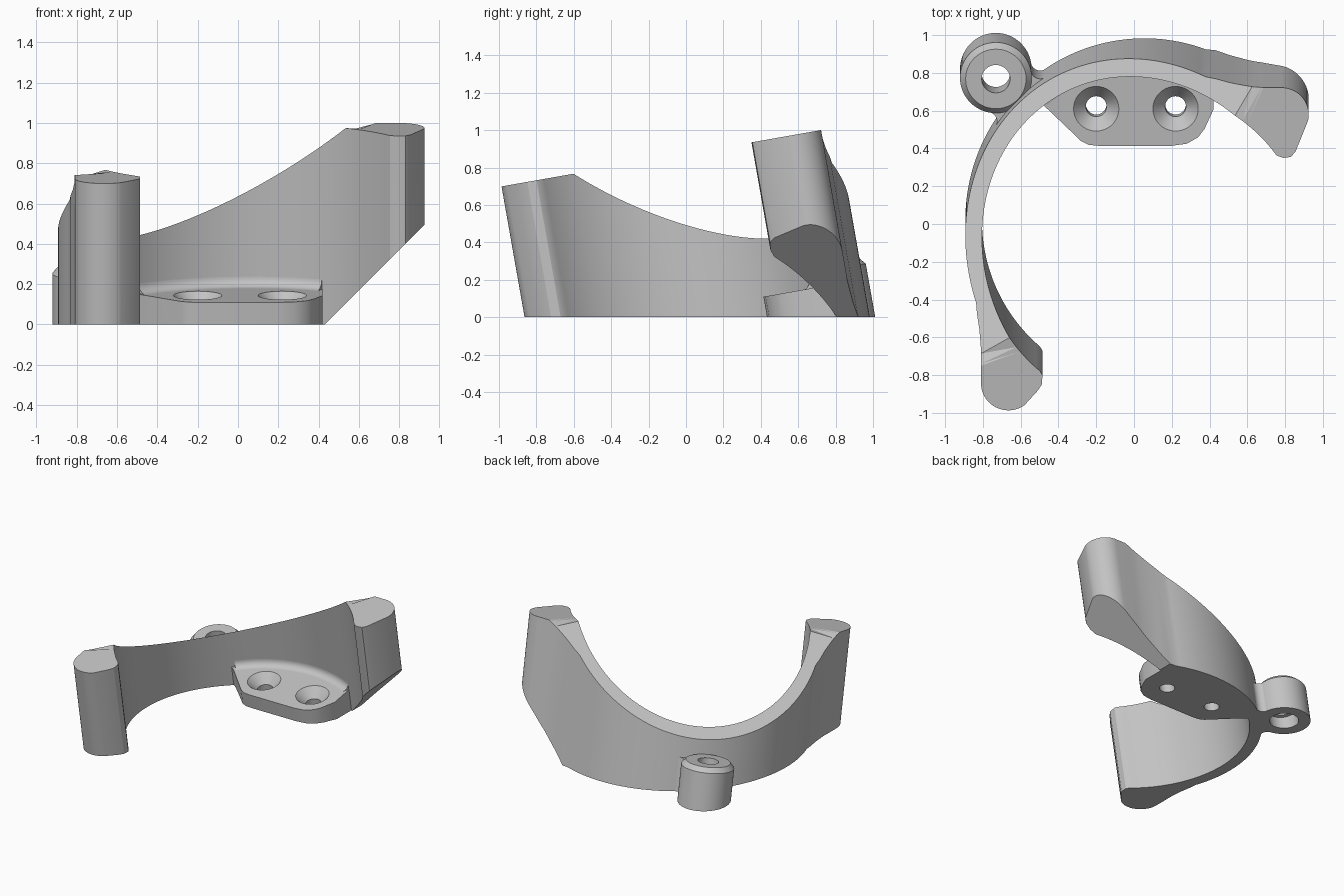
import bpy, bmesh
from math import sin, cos, radians, sqrt
from mathutils import Matrix, Vector

if "Cube" in bpy.data.objects:
    bpy.data.objects.remove(bpy.data.objects["Cube"])

# Tilted frame of the ring: leans towards the front, centred on the ring axis
TILT = Matrix.Rotation(radians(10), 4, 'X') @ Matrix.Translation((0.055, 0.02, 0))
R_IN, R_OUT, TOP, LOW = 0.86, 0.948, 0.86, -0.35
PAD = 0.036
D = 1 / sqrt(2)

grey = bpy.data.materials.new("plain grey")
grey.use_nodes = True
grey.diffuse_color = (0.55, 0.55, 0.55, 1)
grey.node_tree.nodes["Principled BSDF"].inputs["Base Color"].default_value = (0.55, 0.55, 0.55, 1)
parts = []


def arc(r, a, b, n, cx=0, cy=0):
    angles = [radians(a + (b - a) * i / n) for i in range(n + 1)]
    return [(cx + r * cos(k), cy + r * sin(k)) for k in angles]


def mirror(points):
    return [(-y, -x) for x, y in reversed(points)]


def prism(points, lo, hi):
    bm = bmesh.new()
    low = [bm.verts.new((x, y, lo)) for x, y in points]
    high = [bm.verts.new((x, y, hi)) for x, y in points]
    for i in range(len(points)):
        bm.faces.new((low[i - 1], low[i], high[i], high[i - 1]))
    bm.faces.new(low[::-1])
    bm.faces.new(high)
    return bm


def revolve(profile, a, b, steps):
    bm = bmesh.new()
    rows = [[bm.verts.new((r * x, r * y, w)) for r, w in profile]
            for x, y in arc(1, a, b, steps)]
    for p, q in zip(rows, rows[1:]):
        for i in range(len(profile)):
            bm.faces.new((p[i - 1], p[i], q[i], q[i - 1]))
    if b - a < 360:
        bm.faces.new(rows[0])
        bm.faces.new(rows[-1])
    bmesh.ops.remove_doubles(bm, verts=bm.verts, dist=1e-5)
    return bm


def cut(bm, point, normal):
    """Remove everything on the normal's side of a plane and cap the opening."""
    bmesh.ops.bisect_plane(bm, geom=bm.verts[:] + bm.edges[:] + bm.faces[:], dist=1e-5,
                           plane_co=point, plane_no=normal, clear_outer=True)
    rim = [e for e in bm.edges if e.is_boundary]
    bmesh.ops.triangle_fill(bm, edges=rim, use_beauty=True, normal=Vector(normal).normalized())


def drill(bm, face, centres, profile, blind):
    """Replace a flat top face by one with round holes of the given profile."""
    rim = list(face.edges)
    bmesh.ops.delete(bm, geom=[face], context='FACES_ONLY')
    for c in centres:
        rings = [[bm.verts.new((x, y, w)) for x, y in arc(r, 0, 360, 40, *c)[:-1]]
                 for r, w in profile]
        for p, q in zip(rings, rings[1:]):
            for i in range(len(p)):
                bm.faces.new((p[i - 1], p[i], q[i], q[i - 1]))
        if blind:
            bm.faces.new(rings[-1])
        rim += [bm.edges.get((rings[0][i - 1], rings[0][i])) for i in range(len(rings[0]))]
    bmesh.ops.triangle_fill(bm, edges=rim, use_beauty=True, normal=(0, 0, 1))


def top_faces(bm, height):
    return [f for f in bm.faces if all(abs(v.co.z - height) < 1e-4 for v in f.verts)]


def finish(bm, name, planes=()):
    bm.transform(TILT)
    for point, normal in planes:
        cut(bm, point, normal)
    bmesh.ops.recalc_face_normals(bm, faces=bm.faces)
    mesh = bpy.data.meshes.new(name)
    bm.to_mesh(mesh)
    bm.free()
    mesh.materials.append(grey)
    obj = bpy.data.objects.new(name, mesh)
    bpy.context.collection.objects.link(obj)
    parts.append(obj)


FLOOR = ((0, 0, 0), (0, 0, -1))
RAMP = ((0.43, 0, 0), (1, 0, -1))

# Ring wall with an end lug at each side
LUG = (0.725, 0.72)
blend = [(0.62, 0.865), (0.57, 0.864), (0.525, 0.867), (0.45, 0.874), (0.38, 0.886)]
right_tip = [(0.70, 0.50), (0.735, 0.487), (0.775, 0.492), (0.80, 0.52)]
front_tip = [(0.68, 0.54), (0.73, 0.542), (0.765, 0.565)]
right_end = right_tip + arc(0.145, -14, 92, 18, *LUG) + blend
front_end = front_tip + arc(0.145, -36, 92, 20, *LUG) + blend
outline = (right_end + arc(R_OUT, 70, 200, 64) + mirror(front_end)
           + arc(R_IN, 230, 39, 96))
wall = prism(outline, LOW, TOP)

# Sloping top of the wall, falling away towards the back corner
start, fall = 0.166, 0.77
cut(wall, (-start * D, start * D, TOP), (-fall * D, fall * D, 1))

# Blind screw holes in the two end lugs
for lug_face in top_faces(wall, TOP):
    centre = LUG if lug_face.calc_center_median().x > 0 else (-LUG[1], -LUG[0])
    drill(wall, lug_face, [centre], [(0.07, TOP), (0.07, TOP - 0.45)], True)
finish(wall, "ring_wall", (FLOOR, RAMP))

# Inner screw pad with two countersunk holes
pad_outline = [(-0.535, 0.626), (-0.335, 0.432), (-0.295, 0.412), (-0.245, 0.407),
               (0.145, 0.407), (0.225, 0.418), (0.285, 0.453), (0.318, 0.497), (0.365, 0.6)]
pad = prism(pad_outline + arc(0.9, 66.1, 131.8, 30), LOW, PAD)
drill(pad, top_faces(pad, PAD)[0], [(-0.255, 0.606), (0.165, 0.606)],
      [(0.12, PAD), (0.055, PAD - 0.07), (0.055, LOW)], False)
finish(pad, "screw_pad", (FLOOR,))

# Rounded fillet between the pad and the wall
F = 0.05
profile = [(R_IN + 0.02, PAD - 0.02), (R_IN - F, PAD - 0.02)]
profile += arc(F, 270, 360, 8, R_IN - F, PAD + F) + [(R_IN + 0.02, PAD + F)]
finish(revolve(profile, 65.2, 129.5, 36), "pad_fillet")

# Back corner lug with a chamfered top, a through hole and a recess below
T, R = 1.112, 0.19
lug = revolve([(R, LOW), (R, 0.115), (R - 0.03, 0.15), (0.075, 0.15), (0.075, -0.03),
               (0.105, -0.03), (0.105, LOW)], 0, 360, 64)
lug.transform(Matrix.Translation((-T * D, T * D, 0)))
finish(lug, "back_lug", (FLOOR,))

# Filleted neck joining the back lug to the wall
side = [(0.17, 0.90)] + arc(0.052, 258, 146, 10, 0.199, 0.978)
neck = side + [(-s, t) for s, t in reversed(side)]
finish(prism([((s - t) * D, (s + t) * D) for s, t in neck], LOW, 0.114), "back_neck", (FLOOR,))

# Smooth curved walls, crisp edges
bpy.ops.object.select_all(action='DESELECT')
for obj in parts:
    obj.select_set(True)
bpy.context.view_layer.objects.active = parts[0]
bpy.ops.object.shade_smooth_by_angle(angle=radians(28))
